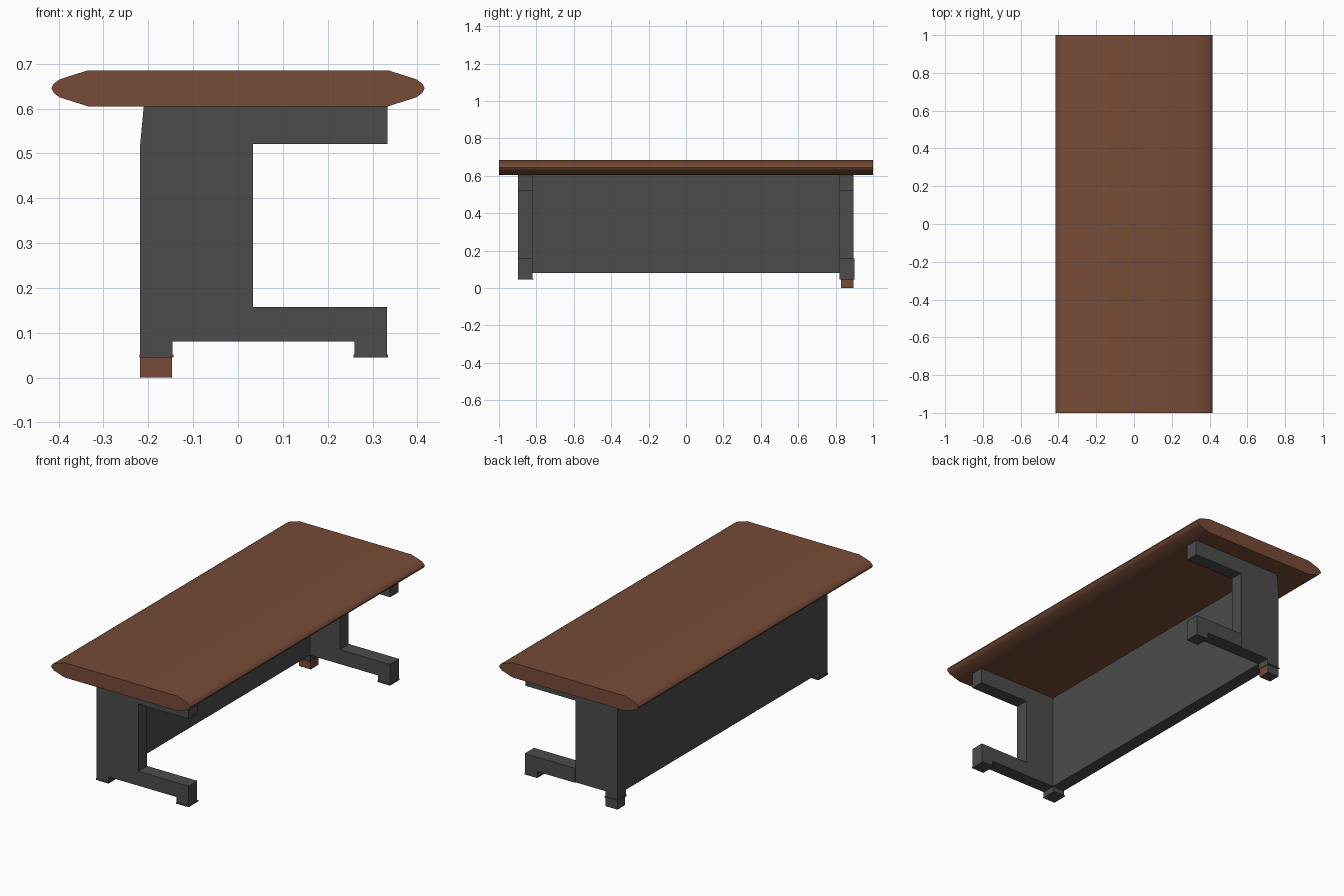
import bpy, bmesh

if "Cube" in bpy.data.objects:
    bpy.data.objects.remove(bpy.data.objects["Cube"])


def material(name, rgb):
    m = bpy.data.materials.new(name)
    m.diffuse_color = (*rgb, 1)
    m.use_nodes = True
    m.node_tree.nodes["Principled BSDF"].inputs["Base Color"].default_value = m.diffuse_color
    return m


BROWN = material("brown_wood", (0.18, 0.071, 0.037))
GREY = material("dark_grey_metal", (0.072, 0.072, 0.072))


def extrude(name, profile, y0, y1, *mats):
    """Extrude a counter-clockwise x/z profile along y."""
    bm = bmesh.new()
    face = bm.faces.new([bm.verts.new((x, y0, z)) for x, z in profile])
    new = bmesh.ops.extrude_face_region(bm, geom=[face])["geom"]
    verts = [v for v in new if isinstance(v, bmesh.types.BMVert)]
    bmesh.ops.translate(bm, verts=verts, vec=(0, y1 - y0, 0))
    bmesh.ops.recalc_face_normals(bm, faces=bm.faces[:])
    me = bpy.data.meshes.new(name)
    bm.to_mesh(me)
    bm.free()
    ob = bpy.data.objects.new(name, me)
    bpy.context.collection.objects.link(ob)
    for m in mats:
        me.materials.append(m)
    return ob


def box(name, x0, x1, y0, y1, z0, z1, *mats):
    return extrude(name, [(x0, z0), (x1, z0), (x1, z1), (x0, z1)], y0, y1, *mats)


# Table top with softly faceted long edges
half = [(0.335, 0.605), (0.398, 0.625), (0.411, 0.635), (0.416, 0.645),
        (0.411, 0.655), (0.398, 0.665), (0.335, 0.685)]
top = extrude("table_top", half + [(-x, z) for x, z in reversed(half)], -1, 1, BROWN)
bpy.context.view_layer.objects.active = top
top.select_set(True)
bpy.ops.object.shade_smooth_by_angle(angle=0.7)
top.select_set(False)

# Leg frames: column with upper arm, lower arm with toe, and foot pads
column = [(-0.218, 0.05), (-0.146, 0.05), (-0.146, 0.08), (0.033, 0.08),
          (0.033, 0.521), (0.333, 0.521), (0.333, 0.606), (-0.21, 0.606), (-0.218, 0.521)]
toe_arm = [(0.033, 0.08), (0.26, 0.08), (0.26, 0.05), (0.332, 0.05),
           (0.332, 0.158), (0.033, 0.158)]
for side, y0, y1 in (("front", -0.897, -0.822), ("back", 0.822, 0.895)):
    extrude(side + "_leg_column", column, y0, y1, GREY)
    extrude(side + "_leg_lower_arm", toe_arm, y0, y1 + (0.006 if y1 > 0 else 0), GREY)
    for part, x0 in (("heel", -0.22), ("toe", 0.258)):
        box(f"{side}_{part}_pad", x0, x0 + 0.076, y0 - 0.002, y1 + 0.006, 0.045, 0.052, GREY)

# Modesty panel between the legs
extrude("back_panel", [(-0.218, 0.08), (-0.146, 0.08), (-0.146, 0.606),
                       (-0.21, 0.606), (-0.218, 0.521)], -0.822, 0.822, GREY)

# Single extended foot: brown on its inner sides, grey outside
foot = box("extended_foot", -0.218, -0.147, 0.83, 0.896, 0, 0.045, BROWN, GREY)
for f in foot.data.polygons:
    n = f.normal
    f.material_index = 0 if n.x > 0.5 or n.y < -0.5 else 1
